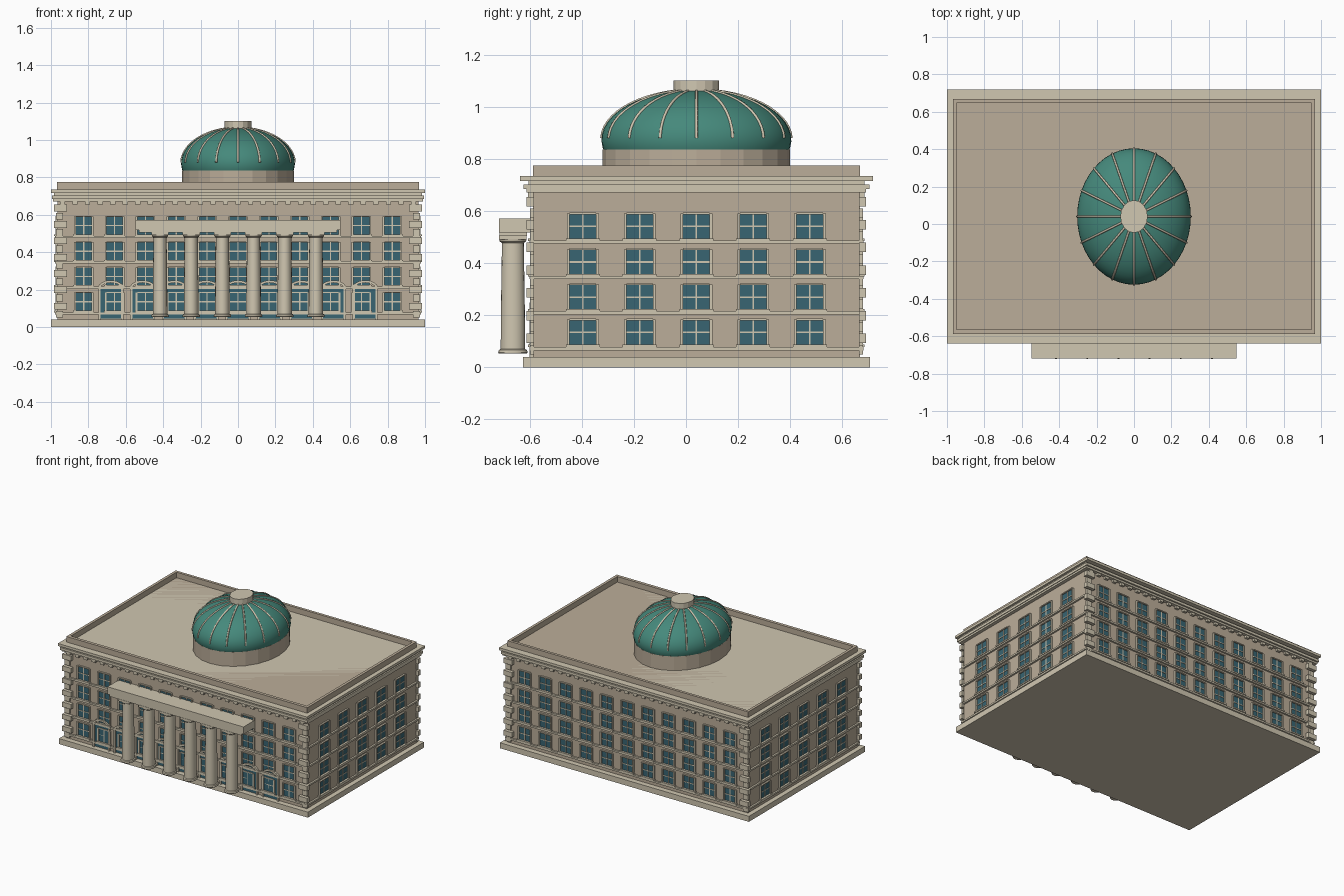
import bpy, bmesh
from math import sin, cos, pi, sqrt

if "Cube" in bpy.data.objects:
    bpy.data.objects.remove(bpy.data.objects["Cube"])

CY = 0.04                       # building centre in y
HX, Y0, Y1 = 0.965, -0.588, 0.668   # wall extents


def mat(name, c):
    m = bpy.data.materials.new(name)
    m.diffuse_color = (*c, 1)
    m.use_nodes = True
    m.node_tree.nodes["Principled BSDF"].inputs["Base Color"].default_value = m.diffuse_color
    return m


WALL = mat("wall_stone", (0.50, 0.42, 0.32))
TRIM = mat("trim_stone", (0.63, 0.57, 0.44))
GLASS = mat("window_glass", (0.04, 0.13, 0.17))
COPPER = mat("green_copper", (0.06, 0.25, 0.20))


class Part:
    """Collects boxes and lathed shapes into one named object."""

    def __init__(self, name, material):
        self.name, self.mat, self.bm = name, material, bmesh.new()

    def box(self, x0, x1, y0, y1, z0, z1):
        v = bmesh.ops.create_cube(self.bm, size=1)["verts"]
        for p in v:
            p.co = (x1 if p.co.x > 0 else x0, y1 if p.co.y > 0 else y0, z1 if p.co.z > 0 else z0)

    def lathe(self, cx, cy, profile, n, sy=1.2):
        """Revolve (radius, z) points, stretched by sy along y."""
        rings = [[self.bm.verts.new((cx + r * cos(2 * pi * i / n), cy + r * sy * sin(2 * pi * i / n), z))
                  for i in range(n)] for r, z in profile]
        for a, b in zip(rings, rings[1:]):
            for i in range(n):
                j = (i + 1) % n
                self.bm.faces.new((a[i], a[j], b[j], b[i]))
        self.bm.faces.new(rings[0][::-1])
        self.bm.faces.new(rings[-1])

    def done(self, smooth=False):
        bmesh.ops.recalc_face_normals(self.bm, faces=self.bm.faces)
        me = bpy.data.meshes.new(self.name)
        self.bm.to_mesh(me)
        self.bm.free()
        ob = bpy.data.objects.new(self.name, me)
        bpy.context.collection.objects.link(ob)
        me.materials.append(self.mat)
        if smooth:
            bpy.context.view_layer.objects.active = ob
            ob.select_set(True)
            bpy.ops.object.shade_smooth_by_angle(angle=0.6)
            ob.select_set(False)
        return ob


def facade_box(part, side, u0, u1, d0, d1, z0, z1):
    """Box on a facade: u runs along the wall, d is the distance outwards."""
    if side == "front":
        part.box(u0, u1, Y0 - d1, Y0 - d0, z0, z1)
    elif side == "back":
        part.box(u0, u1, Y1 + d0, Y1 + d1, z0, z1)
    elif side == "right":
        part.box(HX + d0, HX + d1, u0, u1, z0, z1)
    else:
        part.box(-HX - d1, -HX - d0, u0, u1, z0, z1)


# plinth and main block
p = Part("plinth", TRIM)
p.box(-1, 1, -0.627, 0.707, 0, 0.04)
p.done()
p = Part("main_block", WALL)
p.box(-HX, HX, Y0, Y1, 0.04, 0.735)
p.done()

# string courses between floors
p = Part("string_courses", TRIM)
for z in (0.072, 0.21, 0.346, 0.482):
    p.box(-0.978, 0.978, Y0 - 0.013, Y1 + 0.013, z - 0.006, z + 0.006)
p.done()

# stacked cornice
p = Part("cornice", TRIM)
p.box(-0.99, 0.99, -0.612, 0.692, 0.672, 0.685)
p.box(-0.995, 0.995, -0.624, 0.704, 0.685, 0.703)
p.box(-0.985, 0.985, -0.605, 0.685, 0.703, 0.717)
p.box(-1, 1, -0.638, 0.718, 0.717, 0.735)
p.done()

# dentils under the cornice, front and back
p = Part("dentils", TRIM)
for i in range(29):
    x = (i - 14) * 0.067
    for s in ("front", "back"):
        facade_box(p, s, x - 0.014, x + 0.014, 0, 0.018, 0.655, 0.675)
p.done()

# parapet around the roof
p = Part("parapet", WALL)
for y0, y1 in ((-0.588, -0.565), (0.648, 0.668)):
    p.box(-0.968, 0.968, y0, y1, 0.733, 0.775)
for s in (-1, 1):
    a, b = sorted((s * 0.968, s * 0.948))
    p.box(a, b, -0.565, 0.648, 0.733, 0.775)
p.done()

# corner quoins, alternating wide and narrow
p = Part("quoins", TRIM)
for i in range(14):
    z = 0.05 + i * 0.0437
    wide = i % 2
    w, d = (0.07, 0.024) if wide else (0.048, 0.012)
    for s in (-1, 1):
        a, b = sorted((s * (0.984 if wide else 0.974), s * (0.984 - w)))
        p.box(a, b, Y0 - d, Y0 + 0.004, z, z + 0.036)
        p.box(a, b, Y1 - 0.004, Y1 + d, z, z + 0.036)
p.done()

# windows on all four sides
glass, frames = Part("window_panes", GLASS), Part("window_frames", TRIM)
layout = {"front": ([(i - 5) * 0.165 for i in range(11)], 0.042),
          "right": ([CY + (i - 2) * 0.218 for i in range(5)], 0.051)}
layout["back"], layout["left"] = layout["front"], layout["right"]
for side, (us, h) in layout.items():
    for u in us:
        for zc in (0.135, 0.27, 0.405, 0.542):
            t = zc + 0.046
            b = zc - 0.046
            facade_box(glass, side, u - h, u + h, -0.01, 0.003, b, t)
            for s in (-1, 1):
                facade_box(frames, side, u + s * (h + 0.005) - 0.005, u + s * (h + 0.005) + 0.005,
                           0, 0.012, b, t + 0.003)
            facade_box(frames, side, u - h, u + h, 0, 0.012, t, t + 0.007)
            facade_box(frames, side, u - h - 0.014, u + h + 0.014, 0, 0.018, b - 0.01, b)
            facade_box(frames, side, u - 0.003, u + 0.003, 0, 0.006, b, t)
            facade_box(frames, side, u - h, u + h, 0, 0.006, zc - 0.003, zc + 0.003)
glass.done()
frames.done()

# ground-floor arcade on the front
panes, posts = Part("arcade_panes", GLASS), Part("arcade_surrounds", TRIM)
for i in range(9):
    x = (i - 4) * 0.17
    facade_box(panes, "front", x - 0.056, x + 0.056, 0, 0.006, 0.045, 0.205)
    for s in (-1, 1):
        facade_box(posts, "front", x + s * 0.061 - 0.006, x + s * 0.061 + 0.006, 0, 0.014, 0.04, 0.21)
    # arch band
    bm, n = posts.bm, 12
    loops = []
    for k in range(n + 1):
        c, q = cos(pi * k / n), sin(pi * k / n)
        loops.append([bm.verts.new((x + r * c, Y0 - d, 0.207 + rz * q))
                      for r, rz, d in ((0.055, 0.03, 0), (0.069, 0.043, 0), (0.069, 0.043, 0.014), (0.055, 0.03, 0.014))])
    for a, b in zip(loops, loops[1:]):
        for j in range(4):
            bm.faces.new((a[j], a[(j + 1) % 4], b[(j + 1) % 4], b[j]))
    bm.faces.new(loops[0])
    bm.faces.new(loops[-1][::-1])
panes.done()
posts.done()

# portico columns and entablature
p = Part("columns", TRIM)
for i in range(6):
    p.lathe((i - 2.5) * 0.1667, -0.665,
            [(0.045, 0.053), (0.047, 0.058), (0.045, 0.067), (0.039, 0.071), (0.0385, 0.2),
             (0.035, 0.478), (0.042, 0.484), (0.044, 0.492)], 20)
p.done(True)
p = Part("entablature", TRIM)
p.box(-0.53, 0.53, -0.716, -0.61, 0.505, 0.52)
p.box(-0.547, 0.547, -0.718, -0.585, 0.518, 0.572)
for i in range(6):
    x = (i - 2.5) * 0.1667
    p.box(x - 0.046, x + 0.046, -0.718, -0.612, 0.491, 0.507)
p.done()

# drum, dome, ribs and cap
p = Part("drum", WALL)
p.lathe(0, CY, [(0.3, 0.73), (0.3, 0.838)], 24)
p.done()
DZ, DR, DH = 0.875, 0.304, 0.192
p = Part("dome", COPPER)
p.lathe(0, CY, [(DR * cos(a), DZ + DH * sin(a)) for a in [-0.3 + k * (1.84 / 14) for k in range(15)]], 48)
p.done(True)
cu = bpy.data.curves.new("dome_ribs", "CURVE")
cu.dimensions = "3D"
cu.bevel_depth = 0.006
cu.bevel_resolution = 1
cu.use_fill_caps = True
for i in range(16):
    sp = cu.splines.new("POLY")
    sp.points.add(12)
    t = 2 * pi * i / 16
    for k, pt in enumerate(sp.points):
        a = 0.03 + k * 1.35 / 12
        r = DR * cos(a)
        pt.co = (r * cos(t), CY + 1.2 * r * sin(t), DZ + DH * sin(a), 1)
cu.materials.append(TRIM)
bpy.context.collection.objects.link(bpy.data.objects.new("dome_ribs", cu))
p = Part("dome_cap", TRIM)
p.lathe(0, CY, [(0.073, 1.045), (0.073, 1.102)], 16)
p.done()
